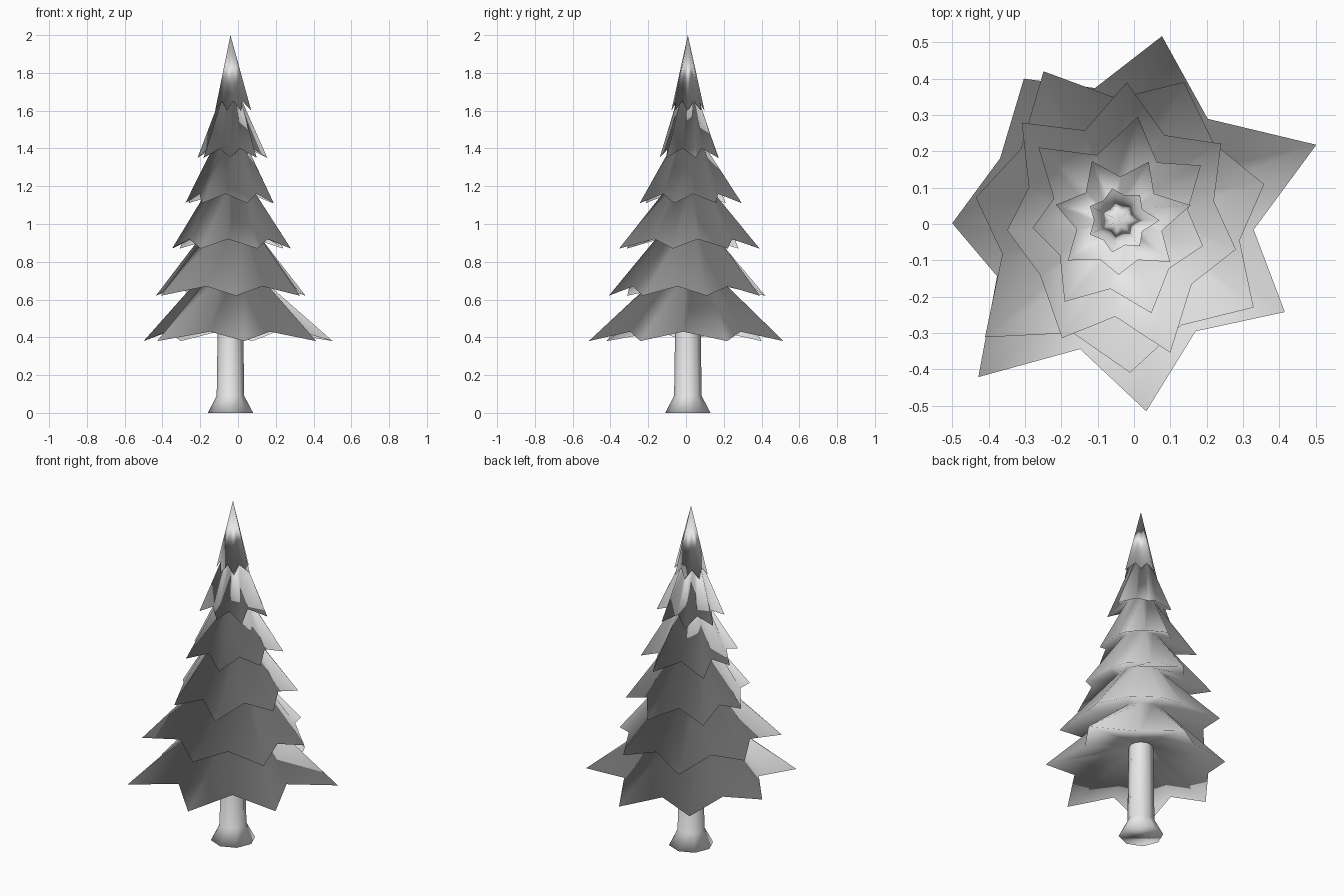
import bpy, bmesh
from math import cos, sin, tau, radians

cube = bpy.data.objects.get("Cube")
if cube:
    bpy.data.objects.remove(cube, do_unlink=True)

# Single plain material
grey = bpy.data.materials.new("plain_grey")
grey.use_nodes = True
grey.diffuse_color = (0.8, 0.8, 0.8, 1)
grey.node_tree.nodes["Principled BSDF"].inputs["Base Color"].default_value = (0.8, 0.8, 0.8, 1)

CX, CY = -0.04, 0.01   # trunk axis
POINTS = 7             # points on each tier of branches


def point(bm, r, angle, z):
    return bm.verts.new((CX + r * cos(angle), CY + r * sin(angle), z))


def bridge(bm, low, high):
    """Join two rings; the outside is on the right when climbing."""
    for i in range(len(low)):
        j = (i + 1) % len(low)
        bm.faces.new((low[i], low[j], high[j], high[i]))


def finish(name, bm):
    for f in bm.faces:
        f.smooth = True
    mesh = bpy.data.meshes.new(name)
    bm.to_mesh(mesh)
    bm.free()
    mesh.materials.append(grey)
    obj = bpy.data.objects.new(name, mesh)
    bpy.context.collection.objects.link(obj)


def star_angles(tip_angles):
    """Tip angles with a notch angle halfway between neighbours."""
    angles = []
    for i, a in enumerate(tip_angles):
        b = tip_angles[i + 1] if i + 1 < POINTS else tip_angles[0] + 360
        angles += [radians(a), radians((a + b) / 2)]
    return angles


def even(phase):
    return [phase + 360 * i / POINTS for i in range(POINTS)]


# Tiers, bottom to top: tip angles, tip radii, notch radius, rim height, neck radius, neck height
TIERS = [
    ((21, 77, 124, 181, 228, 278, 331), (58, 52, 47, 46, 58, 53, 52), 0.37, 0.38, 0.14, 0.74),
    ((14, 65, 117, 171, 221, 274, 327), (41, 42, 46, 40, 49, 42, 44), 0.335, 0.62, 0.13, 0.97),
    ((37, 87, 135, 185, 244, 291, 346), (35, 38, 38, 31, 36, 39, 33), 0.265, 0.87, 0.11, 1.2),
    ((34, 80, 138, 185, 236, 289, 343), (27, 29, 30, 24, 27, 27, 24), 0.19, 1.11, 0.08, 1.43),
    (even(12), (20, 18, 18, 18, 18, 15, 18), 0.12, 1.35, 0.05, 1.68),
    (even(0), (11, 9, 9, 9, 9, 9, 9), 0.07, 1.6, 0, 2.0),
]

# Branches: star rims with undersides that rise to the neck of the tier below
bm = bmesh.new()
neck = [point(bm, 0.064, a, 0.54) for a in star_angles(TIERS[0][0])]
for tip_angles, tips, notch, rim_z, neck_r, neck_z in TIERS:
    angles = star_angles(tip_angles)
    rim = []
    for i, a in enumerate(angles):
        if i % 2 == 0:
            rim.append(point(bm, tips[i // 2] / 100, a, rim_z))
        else:
            rim.append(point(bm, notch, a, rim_z + 0.05))
    bridge(bm, neck, rim)
    if neck_r:
        neck = [point(bm, neck_r, a, neck_z) for a in angles]
        bridge(bm, rim, neck)
    else:
        apex = point(bm, 0, 0, neck_z)
        for i in range(len(rim)):
            bm.faces.new((rim[i], rim[(i + 1) % len(rim)], apex))
finish("branches", bm)

# Trunk with a flared foot
bm = bmesh.new()
SIDES = 8
rings = [[point(bm, r, tau * i / SIDES, z) for i in range(SIDES)]
         for r, z in ((0.12, 0), (0.073, 0.09), (0.066, 0.56))]
for low, high in zip(rings, rings[1:]):
    bridge(bm, low, high)
bm.faces.new(rings[0][::-1])
finish("trunk", bm)
